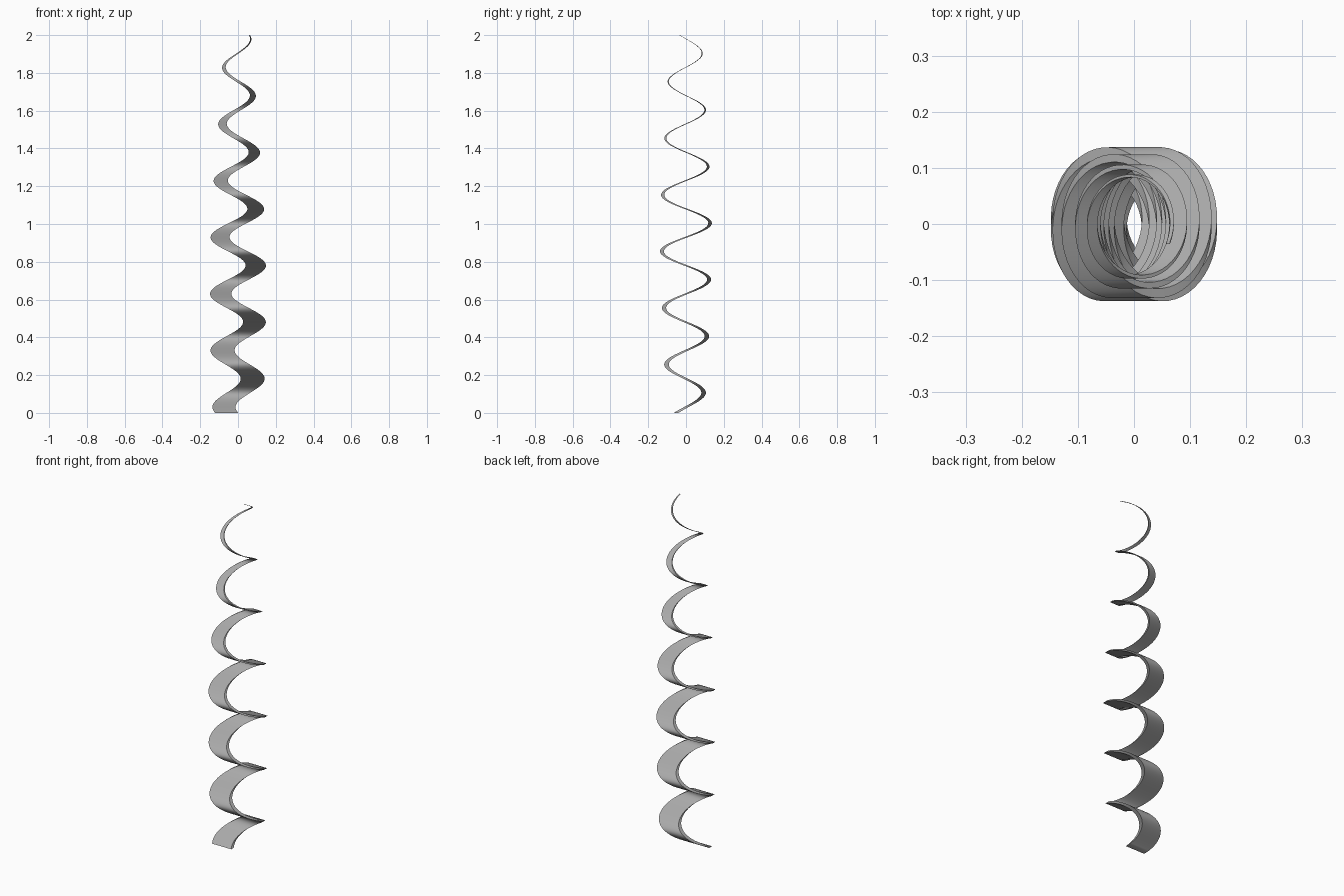
import bpy, bmesh, math

if "Cube" in bpy.data.objects:
    bpy.data.objects.remove(bpy.data.objects["Cube"], do_unlink=True)

HEIGHT, PITCH, START, STEPS = 2.0, 0.3, 0.03, 320

# Profile keys along the height: (z, x radius, outer y radius, half width, thickness)
KEYS = [(0.0, 0.074, 0.100, 0.061, 0.024), (0.3, 0.081, 0.118, 0.064, 0.024),
        (0.6, 0.091, 0.129, 0.057, 0.022), (0.9, 0.095, 0.138, 0.051, 0.020),
        (1.2, 0.092, 0.130, 0.039, 0.016), (1.5, 0.083, 0.112, 0.024, 0.010),
        (1.8, 0.076, 0.095, 0.011, 0.006), (2.0, 0.067, 0.084, 0.003, 0.004)]


def profile(z):
    """Smooth interpolation of the profile keys at height z."""
    i = max(k for k in range(len(KEYS) - 1) if KEYS[k][0] <= z)
    before, a, b = KEYS[max(i - 1, 0)], KEYS[i], KEYS[i + 1]
    after = KEYS[min(i + 2, len(KEYS) - 1)]
    t = (z - a[0]) / (b[0] - a[0])
    return [0.5 * (2 * q + (r - p) * t + (2 * p - 5 * q + 4 * r - s) * t ** 2
                   + (3 * q - p - 3 * r + s) * t ** 3)
            for p, q, r, s in zip(before[1:], a[1:], b[1:], after[1:])]


# Material
grey = bpy.data.materials.new("plain grey")
grey.use_nodes = True
colour = (0.4, 0.4, 0.4, 1)
grey.diffuse_color = colour
grey.node_tree.nodes["Principled BSDF"].inputs["Base Color"].default_value = colour

# Tapering ribbon: a flat crosswise bar swept up a helix without turning
bm = bmesh.new()
rings = []
for i in range(STEPS + 1):
    z = HEIGHT * i / STEPS
    rx, ry, half, thick = profile(z)
    turn = math.tau * (z - START) / PITCH
    x = -rx * math.cos(turn)
    y = (ry - thick / 2) * math.sin(turn)
    rings.append([bm.verts.new((x + sx * half, y + sy * thick / 2, z))
                  for sx, sy in ((-1, -1), (1, -1), (1, 1), (-1, 1))])
for low, high in zip(rings, rings[1:]):
    for j in range(4):
        k = (j + 1) % 4
        bm.faces.new((low[j], low[k], high[k], high[j]))
bm.faces.new(rings[0][::-1])
bm.faces.new(rings[-1])

mesh = bpy.data.meshes.new("spiral_ribbon")
bm.to_mesh(mesh)
bm.free()
mesh.materials.append(grey)
ribbon = bpy.data.objects.new("spiral_ribbon", mesh)
bpy.context.collection.objects.link(ribbon)
bpy.context.view_layer.objects.active = ribbon
ribbon.select_set(True)
bpy.ops.object.shade_smooth_by_angle(angle=math.radians(35))
